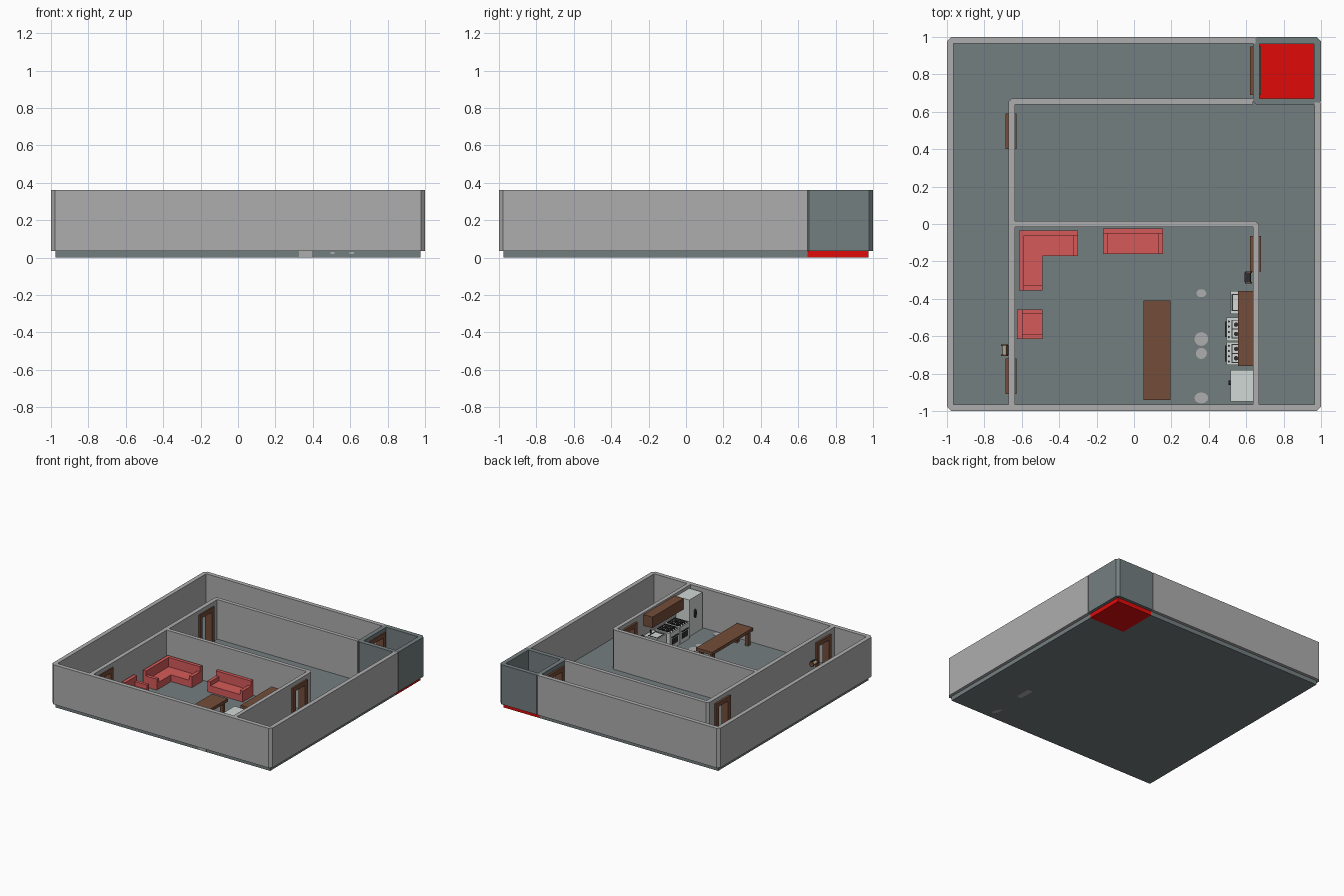
import bpy, bmesh, math
from mathutils import Matrix

if "Cube" in bpy.data.objects:
    bpy.data.objects.remove(bpy.data.objects["Cube"])


def mat(name, rgb):
    m = bpy.data.materials.new(name)
    m.diffuse_color = (*rgb, 1)
    m.use_nodes = True
    m.node_tree.nodes["Principled BSDF"].inputs["Base Color"].default_value = m.diffuse_color
    return m


GRAY = mat("wall_gray", (.42, .42, .42))
SLATE = mat("slate", (.175, .21, .215))
RED = mat("lift_red", (.75, .003, .003))
BROWN = mat("wood_brown", (.175, .075, .042))
SOFA = mat("sofa_red", (.66, .105, .1))
WHITE = mat("appliance_white", (.64, .69, .66))
DARK = mat("dark_metal", (.03, .03, .03))
TAN = mat("tan", (.5, .38, .25))
F, H = .035, .36  # floor top, wall top


def finish(name, bm, m):
    bmesh.ops.recalc_face_normals(bm, faces=bm.faces)
    me = bpy.data.meshes.new(name)
    bm.to_mesh(me)
    bm.free()
    ob = bpy.data.objects.new(name, me)
    bpy.context.collection.objects.link(ob)
    me.materials.append(m)
    return ob


def prism(name, pts, z0, z1, m):
    bm = bmesh.new()
    f = bm.faces.new([bm.verts.new((x, y, z0)) for x, y in pts])
    r = bmesh.ops.extrude_face_region(bm, geom=[f])
    vs = [v for v in r["geom"] if isinstance(v, bmesh.types.BMVert)]
    bmesh.ops.translate(bm, verts=vs, vec=(0, 0, z1 - z0))
    return finish(name, bm, m)


def boxes(name, m, *bs):
    """One object from (x0, x1, y0, y1, z0, z1) boxes."""
    bm = bmesh.new()
    for x0, x1, y0, y1, z0, z1 in bs:
        mx = Matrix.Translation(((x0+x1)/2, (y0+y1)/2, (z0+z1)/2)) @ \
            Matrix.Diagonal((x1-x0, y1-y0, z1-z0, 1))
        bmesh.ops.create_cube(bm, size=1, matrix=mx)
    return finish(name, bm, m)


def cyl(name, m, c, r, h, axis="Z", n=16):
    bm = bmesh.new()
    rot = {"Z": Matrix(), "X": Matrix.Rotation(math.pi/2, 4, "Y"),
           "Y": Matrix.Rotation(math.pi/2, 4, "X")}[axis]
    bmesh.ops.create_cone(bm, cap_ends=True, segments=n, radius1=r, radius2=r,
                          depth=h, matrix=Matrix.Translation(c) @ rot)
    return finish(name, bm, m)


def cut(ob, *bs):
    for b in bs:
        c = boxes("cutter", GRAY, b)
        c.hide_render = True
        md = ob.modifiers.new("cut", "BOOLEAN")
        md.operation, md.solver, md.object = "DIFFERENCE", "EXACT", c
        bpy.context.view_layer.objects.active = ob
        bpy.ops.object.modifier_apply(modifier=md.name)
        bpy.data.objects.remove(c)


def chamfered(x0, x1, y0, y1, c):
    return [(x0+c, y0), (x1-c, y0), (x1, y0+c), (x1, y1-c),
            (x1-c, y1), (x0+c, y1), (x0, y1-c), (x0, y0+c)]


# floor with a notch for the lift, and the lift floor
e, n = .975, .65
prism("floor", [(-e, -e), (e, -e), (e, n), (n, n), (n, e), (-e, e)], 0, F, SLATE)
boxes("lift_floor", RED, (n, e, n, e, 0, F + .001))

# doors: (wall x, y0, y1)
doors = [(-.657, .4, .59), (-.657, -.91, -.72), (.65, -.255, -.065), (.65, .69, .95)]
DT = .325
holes = [(x-.06, x+.06, a+.01, b-.01, -.1, DT-.01) for x, a, b in doors]

# walls
outer = prism("outer_wall", chamfered(-1, 1, -1, 1, .022), F, H, GRAY)
cut(outer, (-.965, .965, -.965, .965, -.1, 1), (n, 1.1, n, 1.1, -.1, 1))
shaft = prism("lift_shaft", chamfered(.635, 1, .635, 1, .022), F, H, SLATE)
cut(shaft, (.672, .963, .672, .963, -.1, 1), holes[3])
hall = prism("hall_wall", [(-.672, -.97), (-.637, -.97), (-.637, .64), (.637, .64),
                           (.637, .672), (-.652, .672), (-.672, .652)], F, H, GRAY)
cut(hall, holes[0], holes[1])
room = prism("room_wall", [(-.64, -.016), (.635, -.016), (.635, -.97), (.667, -.97),
                           (.667, -.004), (.647, .016), (-.64, .016)], F, H, GRAY)
cut(room, holes[2])

# door frames
for i, (x, a, b) in enumerate(doors):
    w, d = .035, .03
    boxes(f"door_frame_{i}", BROWN, (x-d, x+d, a, a+w, F, DT),
          (x-d, x+d, b-w, b, F, DT), (x-d, x+d, a+w, b-w, DT-.035, DT))

# corner sofa
S, A, B = .09, .125, .166  # seat, arm and back heights
boxes("corner_sofa", SOFA,
      (-.615, -.30, -.17, -.035, F, S), (-.615, -.49, -.355, -.17, F, S),
      (-.615, -.30, -.062, -.035, S, B), (-.615, -.587, -.355, -.062, S, B),
      (-.327, -.30, -.17, -.062, S, A), (-.587, -.49, -.355, -.328, S, A))
# two-seat sofa
boxes("sofa", SOFA, (-.165, .155, -.16, -.025, F, S),
      (-.165, .155, -.052, -.025, S, B),
      (-.165, -.138, -.16, -.052, S, A), (.128, .155, -.16, -.052, S, A))
# armchair
boxes("armchair", SOFA, (-.625, -.49, -.615, -.457, F, S),
      (-.625, -.597, -.615, -.457, S, B),
      (-.597, -.49, -.615, -.59, S, A), (-.597, -.49, -.482, -.457, S, A))

# long table
boxes("table_top", BROWN, (.05, .195, -.94, -.41, .145, .17))
boxes("table_legs", BROWN, *[(x, x+.025, y, y+.03, F, .145)
                             for x in (.06, .16) for y in (-.92, -.46)])

# kitchen counter: sink unit and two stoves
boxes("sink_unit", WHITE, (.515, .635, -.48, -.357, F, .172))
boxes("sink_rim", DARK, (.522, .528, -.465, -.375, .172, .175),
      (.6, .606, -.465, -.375, .172, .175),
      (.522, .606, -.38, -.375, .172, .175), (.522, .606, -.465, -.46, .172, .175))
cyl("tap", DARK, (.615, -.42, .185), .005, .03)
for i, y in enumerate((-.625, -.755)):
    boxes(f"stove_{i}", WHITE, (.495, .635, y, y + .125, F, .17))
    boxes(f"oven_window_{i}", DARK, (.491, .496, y + .025, y + .1, .07, .115))
    boxes(f"oven_handle_{i}", DARK, (.487, .495, y + .02, y + .105, .128, .134))
    boxes(f"grate_{i}", DARK,
          *[(.522, .62, y+t, y+t+.005, .17, .178) for t in (.012, .06, .108)],
          *[(x, x+.005, y+.012, y+.113, .17, .178) for x in (.522, .568, .615)])
    for j in range(4):
        by = y + (.037, .087)[j % 2]
        cyl(f"burner_{i}_{j}", DARK, ((.546, .594)[j // 2], by, .172), .012, .008)
        cyl(f"knob_{i}_{j}", DARK, (.507, y + .02 + j*.028, .172), .006, .01, n=10)
boxes("upper_cabinet", BROWN, (.555, .635, -.76, -.357, .255, .345))

# fridge
boxes("fridge", WHITE, (.515, .635, -.95, -.78, F, .335))
bm_handle = cyl("fridge_handle", DARK, (.511, -.85, .2), .02, .012, "X")
bm_handle.data.transform(Matrix.Translation((0, 0, .2)) @
                         Matrix.Diagonal((1, .6, 1.8, 1)) @
                         Matrix.Translation((0, 0, -.2)))
bm_handle.location.y = -.85 * .4

# small wall rollers beside two doors
for i, (x, y, s, m) in enumerate([(-.692, -.675, 1, TAN), (.613, -.285, -1, DARK)]):
    cyl(f"wall_roller_{i}", m, (x, y, .18), .012, .05, "Y")
    for t in (-.028, .028):
        cyl(f"roller_end_{i}", BROWN, (x, y + t, .18), .019, .008, "Y")
    xa, xb = sorted((x + s*.01, x + s*.022))
    boxes(f"roller_bracket_{i}", DARK, (xa, xb, y-.025, y+.025, .165, .195))

# pale patches on the floor top, underside and front edge
for i, (x, y, r, q) in enumerate([(.36, -.37, .027, .8), (.36, -.615, .037, 1),
                                  (.36, -.692, .03, 1), (.36, -.93, .037, .8)]):
    prism(f"floor_patch_{i}", [(x + r*math.cos(k*math.pi/6), y + r*q*math.sin(k*math.pi/6))
                               for k in range(12)], F - .001, F + .002, GRAY)
boxes("underside_patches", GRAY, (.59, .64, -.61, -.48, -.0, .0005),
      (.59, .63, -.92, -.84, 0, .0005))
boxes("front_patches", GRAY, (.325, .395, -.9765, -.97, .002, F),
      (.495, .515, -.9765, -.97, .02, .03), (.595, .62, -.9765, -.97, .02, .03))
